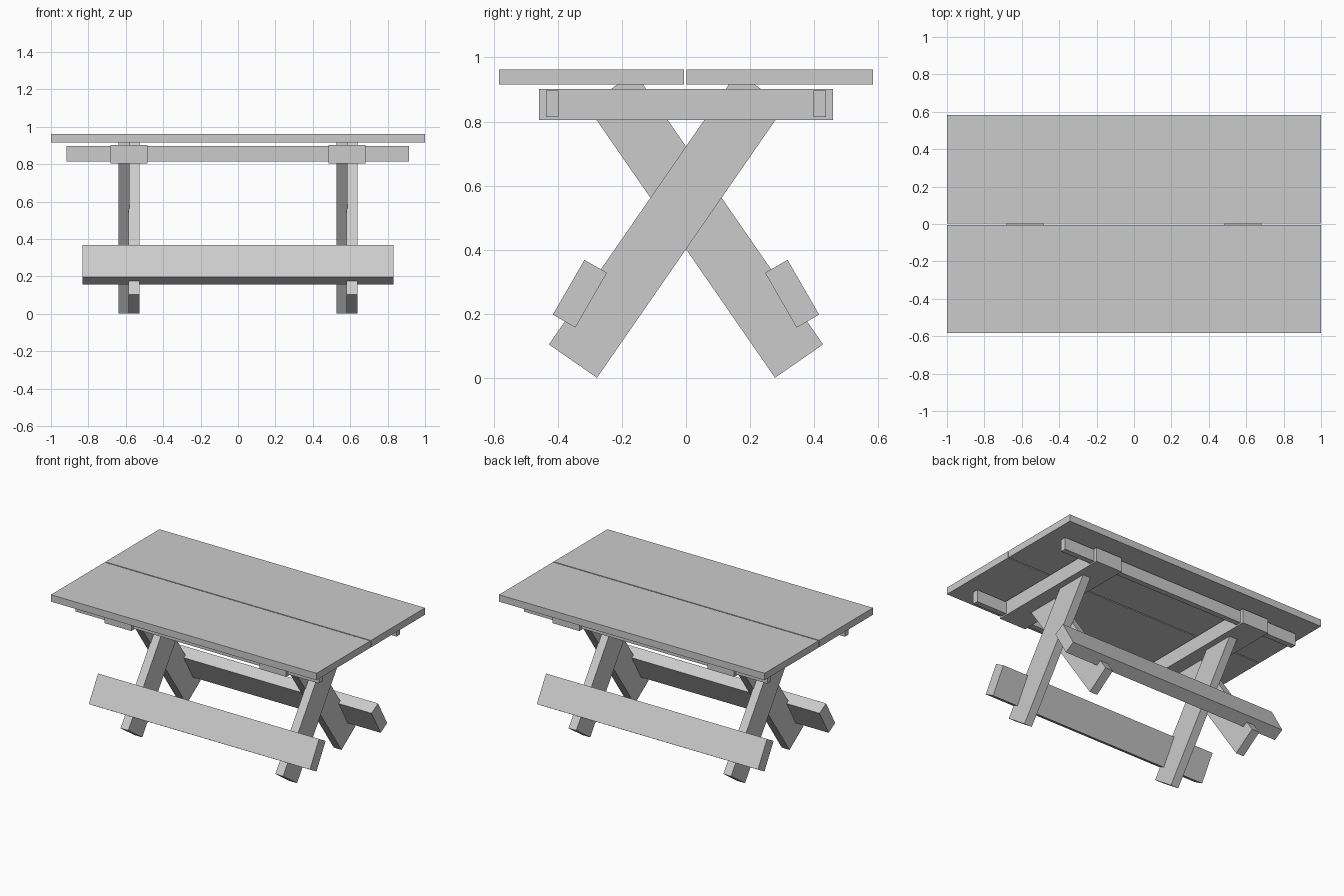
import bpy
import math

if "Cube" in bpy.data.objects:
    bpy.data.objects.remove(bpy.data.objects["Cube"])


def beam(name, center, size, tilt=0.0):
    """Box with its final size; tilt turns it about the x axis (degrees)."""
    bpy.ops.mesh.primitive_cube_add(size=1, location=center)
    ob = bpy.context.object
    ob.name = name
    ob.scale = size
    bpy.ops.object.transform_apply(location=False, rotation=False, scale=True)
    ob.rotation_euler.x = math.radians(tilt)
    return ob


# Tabletop: two wide boards with a narrow gap
beam("tabletop_board_front", (0, -0.2945, 0.9385), (2, 0.578, 0.047))
beam("tabletop_board_back", (0, 0.2925, 0.9385), (2, 0.581, 0.047))

for s, side in ((-1, "front"), (1, "back")):
    # Long rail under the tabletop
    beam(f"rail_{side}", (-0.002, s * 0.4175, 0.8555), (1.832, 0.038, 0.083))
    # Slanted bench plank fixed to the legs
    beam(f"bench_{side}", (0, s * 0.331, 0.263), (1.665, 0.081, 0.197), s * 30)

for x, end in ((-0.583, "left"), (0.583, "right")):
    # Cross beam joining the rails
    beam(f"cross_beam_{end}", (x, 0, 0.8535), (0.2, 0.916, 0.097))
    # Crossed pair of legs, lying side by side
    beam(f"leg_front_{end}", (x + 0.027, -0.059, 0.477),
         (0.058, 0.1825, 1.032), -34.7)
    beam(f"leg_back_{end}", (x - 0.027, 0.059, 0.477),
         (0.058, 0.1825, 1.032), 34.7)
